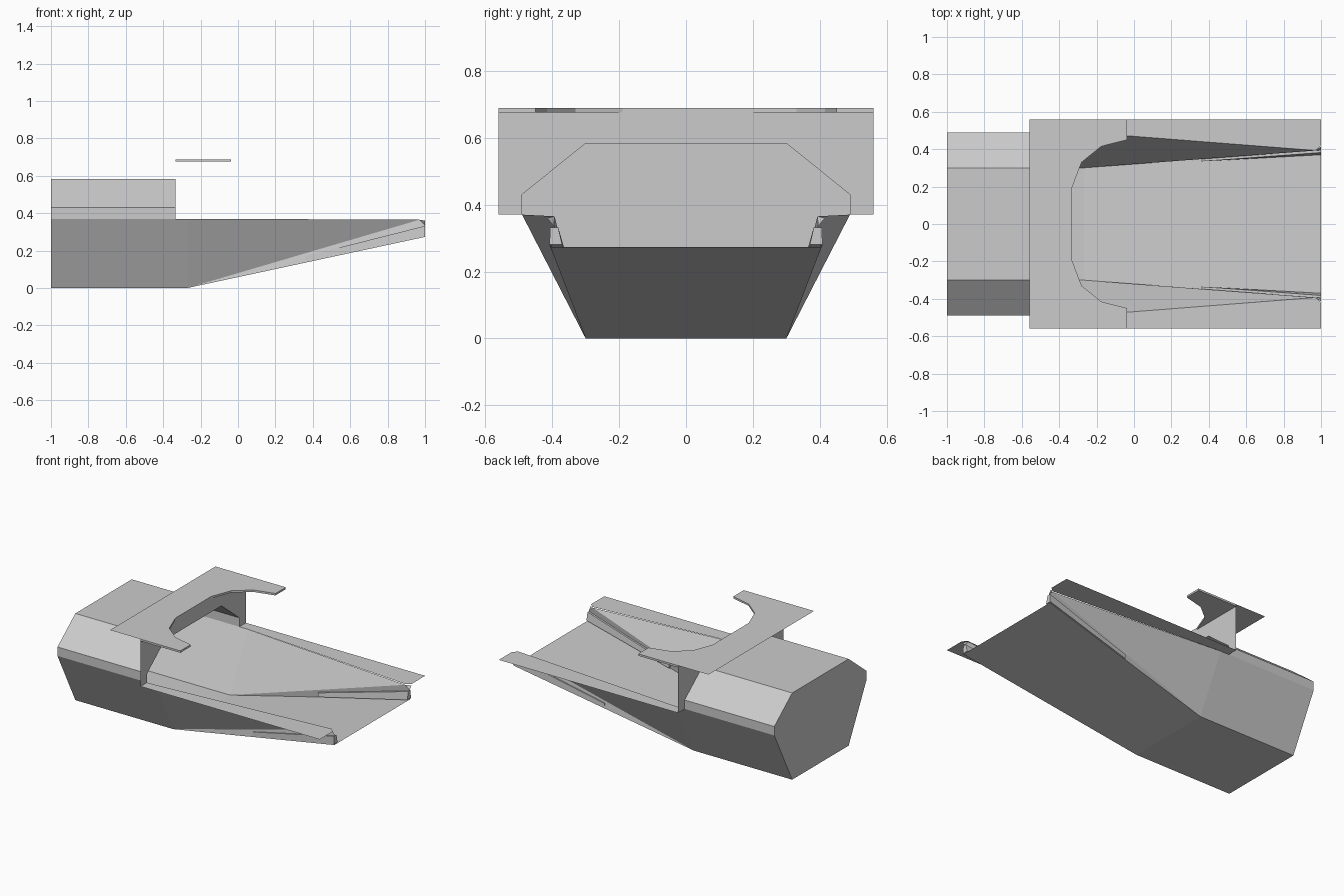
import bpy, bmesh

if "Cube" in bpy.data.objects:
    bpy.data.objects.remove(bpy.data.objects["Cube"])


def half_sheet(name, verts, faces):
    """Thin faceted panels on the -y side, mirrored across y = 0."""
    me = bpy.data.meshes.new(name)
    bm = bmesh.new()
    vs = [bm.verts.new(v) for v in verts]
    for f in faces:
        bm.faces.new([vs[i] for i in f])
    bmesh.ops.recalc_face_normals(bm, faces=bm.faces)
    bm.to_mesh(me)
    bm.free()
    ob = bpy.data.objects.new(name, me)
    bpy.context.collection.objects.link(ob)
    mod = ob.modifiers.new("Mirror", 'MIRROR')
    mod.use_axis = (False, True, False)
    mod.use_clip = True
    mod.merge_threshold = 0.0005
    return ob


def extrude_x(section, x0, x1):
    """Strip panels of a (y, z) section swept along x."""
    n = len(section)
    verts = [(x, y, z) for x in (x0, x1) for y, z in section]
    return verts, [(i, i + 1, n + i + 1, n + i) for i in range(n - 1)]


BACK, HOOD, KINK, TIP = -1.0, -0.333, -0.27, 1.0
RIM = 0.37
ARCH_X = -0.037

# Closed rear hood: upper half of the section, open towards the front
hood = [(-0.49, RIM), (-0.49, 0.43), (-0.30, 0.583), (0, 0.583)]
half_sheet("hood", *extrude_x(hood, BACK, HOOD))

# Rear tub below the hood
tub = [(0, 0), (-0.30, 0), (-0.49, RIM)]
half_sheet("rear_tub", *extrude_x(tub, BACK, KINK))

# Rear end panel
end = tub + hood[1:]
half_sheet("rear_panel", [(BACK, y, z) for y, z in end], [tuple(range(len(end)))])

# Sloping floor and tapering side walls of the front scoop
half_sheet("scoop", [
    (KINK, 0, 0), (KINK, -0.30, 0), (TIP, -0.405, 0.273), (TIP, 0, 0.273),
    (KINK, -0.49, RIM), (0.97, -0.393, 0.365), (TIP, -0.395, 0.335),
    (TIP, -0.415, 0.36)],
    [(0, 1, 2, 3), (1, 4, 5), (1, 5, 6, 2), (5, 7, 6)])

# Flat rim flanges along both sides
half_sheet("rim", [
    (HOOD, -0.56, RIM), (TIP, -0.56, RIM), (TIP, -0.42, RIM),
    (0.97, -0.393, RIM), (KINK, -0.49, RIM), (HOOD, -0.49, RIM)],
    [(0, 1, 2, 3, 4, 5)])

# Bulkhead around the hood opening
TOP, LOW = 0.688, 0.675
half_sheet("bulkhead", [(HOOD, y, z) for y, z in
           hood + [(0, TOP), (-0.56, TOP), (-0.56, RIM)]], [tuple(range(7))])

# Canopy: thin plate above the hood
half_sheet("canopy_plate", [(-0.56, 0, TOP), (-0.56, -0.56, TOP),
           (HOOD, -0.56, TOP), (HOOD, 0, TOP)], [(0, 1, 2, 3)])

# Canopy arms with the arched cut-out
arm = [(HOOD, -0.56), (ARCH_X, -0.56), (ARCH_X, -0.45), (-0.175, -0.415),
       (-0.28, -0.33), (HOOD, -0.19)]
n = len(arm)
half_sheet("canopy_arm", [(x, y, z) for z in (LOW, TOP) for x, y in arm],
           [tuple(range(n)), tuple(range(n, 2 * n))] +
           [(i, (i + 1) % n, (i + 1) % n + n, i + n) for i in range(n)])

# Slender runners set into the scoop walls
s = [(0.36, -0.354, 0.142), (0.36, -0.354, 0.17), (0.36, -0.335, 0.17), (0.36, -0.335, 0.142),
     (TIP, -0.408, 0.28), (TIP, -0.406, 0.332), (TIP, -0.382, 0.332), (TIP, -0.370, 0.28)]
half_sheet("side_runner", s, [(0, 1, 2, 3), (4, 5, 6, 7)] +
           [(i, (i + 1) % 4, (i + 1) % 4 + 4, i + 4) for i in range(4)])
